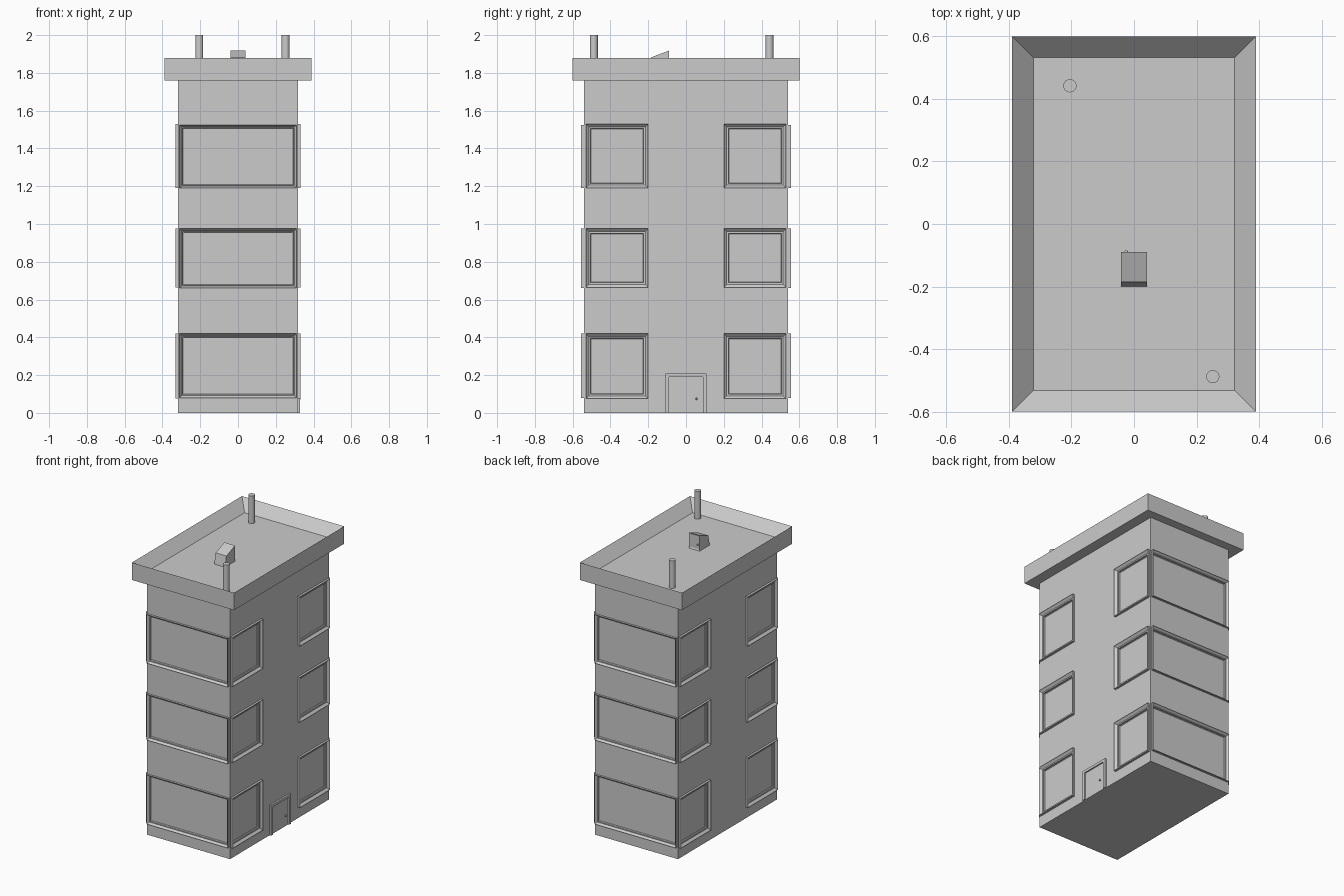
import bpy
import bmesh
import math
from mathutils import Matrix, Vector

cube = bpy.data.objects.get("Cube")
if cube:
    bpy.data.objects.remove(cube, do_unlink=True)

HX, HY = 0.317, 0.54      # half size of the tower
EAVE, TOP, FLOOR = 1.76, 1.88, 1.81
OUT, DEEP = 0.015, 0.012  # frame projection and pane recess

grey = bpy.data.materials.new("plain grey")
grey.use_nodes = True
COLOUR = (0.6, 0.6, 0.6, 1)
grey.diffuse_color = COLOUR
grey.node_tree.nodes["Principled BSDF"].inputs["Base Color"].default_value = COLOUR


def finish(bm, name):
    bmesh.ops.recalc_face_normals(bm, faces=bm.faces)
    mesh = bpy.data.meshes.new(name)
    bm.to_mesh(mesh)
    bm.free()
    mesh.materials.append(grey)
    obj = bpy.data.objects.new(name, mesh)
    bpy.context.collection.objects.link(obj)
    return obj


def add_box(bm, lo, hi, matrix=Matrix()):
    lo, hi = Vector(lo), Vector(hi)
    place = Matrix.Translation((lo + hi) / 2) @ Matrix.Diagonal((*(hi - lo), 1))
    return bmesh.ops.create_cube(bm, size=1, matrix=matrix @ place)["verts"]


def inset_face(bm, normal, thickness, depth):
    bm.normal_update()
    face = max(bm.faces, key=lambda f: f.normal.dot(normal) * 10 + f.calc_center_median().dot(normal))
    bmesh.ops.inset_region(bm, faces=[face], thickness=thickness, use_even_offset=True)
    bmesh.ops.translate(bm, verts=face.verts, vec=normal * -depth)


# Walls: local -y points outward, local x runs along the wall
def wall(angle, distance):
    turn = Matrix.Rotation(math.radians(angle), 4, "Z")
    return turn @ Matrix.Translation((0, -distance, 0))


WALLS = {"front": wall(0, HY), "right": wall(90, HX),
         "back": wall(180, HY), "left": wall(270, HX)}
cutter_bm = bmesh.new()


def framed_panel(name, side, u0, u1, z0, z1, border):
    matrix = WALLS[side]
    bm = bmesh.new()
    add_box(bm, (u0, -OUT, z0), (u1, 0.03, z1))
    inset_face(bm, Vector((0, -1, 0)), border, OUT + DEEP)
    bm.transform(matrix)
    finish(bm, name)
    b = border - 0.004
    add_box(cutter_bm, (u0 + b, -0.05, z0 + b), (u1 - b, DEEP + 0.006, z1 - b), matrix)


# Windows: one wide per storey on the ends, two square ones on the long sides
END_ROWS = [(0.08, 0.42), (0.66, 0.975), (1.19, 1.525)]
SIDE_ROWS = [(0.075, 0.42), (0.665, 0.975), (1.19, 1.53)]
for side in ("front", "back"):
    for i, (z0, z1) in enumerate(END_ROWS, 1):
        framed_panel(f"{side}_window_{i}", side, -0.31, 0.31, z0, z1, 0.02)
for side in ("right", "left"):
    for i, (z0, z1) in enumerate(SIDE_ROWS, 1):
        framed_panel(f"{side}_window_{i}_a", side, -0.53, -0.2, z0, z1, 0.028)
        framed_panel(f"{side}_window_{i}_b", side, 0.2, 0.53, z0, z1, 0.028)

# Tower with window openings cut in
bm = bmesh.new()
add_box(bm, (-HX, -HY, 0), (HX, HY, EAVE + 0.01))
tower = finish(bm, "tower")
cutter = finish(cutter_bm, "opening_cutter")
cutter.hide_render = True
mod = tower.modifiers.new("openings", "BOOLEAN")
mod.operation = "DIFFERENCE"
mod.solver = "EXACT"
mod.object = cutter
bpy.context.view_layer.objects.active = tower
bpy.ops.object.modifier_apply(modifier=mod.name)
bpy.data.objects.remove(cutter, do_unlink=True)

# Entrance: door leaf, jambs and lintel
bm = bmesh.new()
for lo, hi in [((-0.108, -0.012, 0), (-0.09, 0.01, 0.208)),
               ((0.09, -0.012, 0), (0.108, 0.01, 0.208)),
               ((-0.09, -0.012, 0.19), (0.09, 0.01, 0.208)),
               ((-0.09, -0.003, 0), (0.09, 0.01, 0.19))]:
    add_box(bm, lo, hi, WALLS["right"])
finish(bm, "door")


def knob(name, location):
    bm = bmesh.new()
    bmesh.ops.create_uvsphere(bm, u_segments=12, v_segments=8, radius=0.006,
                              matrix=Matrix.Translation(location))
    finish(bm, name)


knob("door_knob", (HX + 0.008, 0.055, 0.075))

# Overhanging roof with a sunken deck
bm = bmesh.new()
add_box(bm, (-0.39, -0.6, EAVE), (0.39, 0.6, TOP))
inset_face(bm, Vector((0, 0, 1)), 0.068, TOP - FLOOR)
finish(bm, "roof")

# Roof pipes
for name, x, y in [("front_pipe", 0.252, -0.488), ("back_pipe", -0.205, 0.442)]:
    bm = bmesh.new()
    length = 2 - FLOOR
    bmesh.ops.create_cone(bm, cap_ends=True, segments=24, radius1=0.021, radius2=0.021,
                          depth=length,
                          matrix=Matrix.Translation((x, y, FLOOR + length / 2)))
    for f in bm.faces:
        f.smooth = abs(f.normal.z) < 0.5
    finish(bm, name)

# Sloped roof access hut with its own small door
bm = bmesh.new()
profile = [(-0.2, FLOOR), (-0.185, 1.882), (-0.09, 1.918), (-0.09, FLOOR)]
face = bm.faces.new([bm.verts.new((-0.041, y, z)) for y, z in profile])
new = bmesh.ops.extrude_face_region(bm, geom=[face])["geom"]
bmesh.ops.translate(bm, vec=(0.082, 0, 0),
                    verts=[v for v in new if isinstance(v, bmesh.types.BMVert)])
bmesh.ops.recalc_face_normals(bm, faces=bm.faces)
inset_face(bm, Vector((0, 1, 0)), 0.01, 0.004)
finish(bm, "roof_hut")
knob("hut_knob", (-0.025, -0.09, 1.85))
